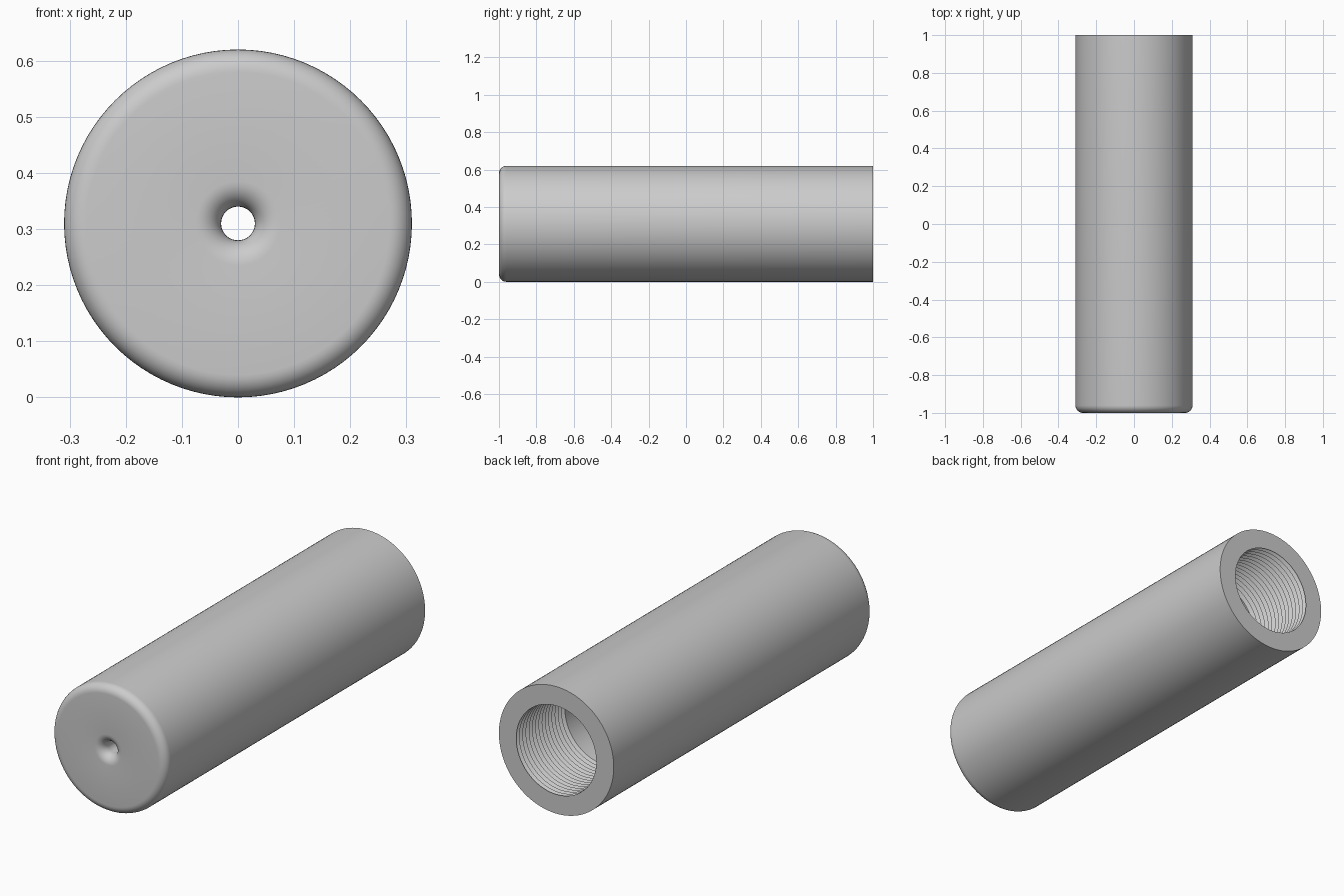
import bpy, bmesh
from math import sin, cos, pi, tau
from mathutils import Vector, Matrix

cube = bpy.data.objects.get("Cube")
if cube:
    bpy.data.objects.remove(cube)

RADIUS, BORE, ROOT, HOLE = 0.31, 0.216, 0.232, 0.03
FRONT, BACK, WALL = -1.0, 1.0, 0.1
PITCH, TURNS = 0.025, 15
SEGMENTS = 96


def arc(r, y, size, start, end, steps=8):
    """Rounded corner as (radius, y) points around a centre."""
    angles = [start + (end - start) * i / steps for i in range(steps + 1)]
    return [(r + size * cos(a), y + size * sin(a)) for a in angles]


# Outer wall, rounded front rim, and rounded mouth of the small hole
profile = [(RADIUS, BACK)]
profile += arc(RADIUS - 0.04, FRONT + 0.04, 0.04, 0, -pi / 2)
profile += arc(HOLE + 0.045, FRONT + 0.045, 0.045, -pi / 2, -pi)

# Small hole through the front wall, then the smooth bore
profile += [(HOLE, FRONT + WALL), (BORE, FRONT + WALL)]

# Threaded section at the open back end
thread_start = BACK - PITCH * TURNS
for i in range(TURNS):
    y = thread_start + i * PITCH
    profile += [(BORE, y), (ROOT, y + PITCH / 2)]
profile.append((BORE, BACK))

# Turn the closed profile around the long axis
bm = bmesh.new()
verts = [bm.verts.new((r, y, 0)) for r, y in profile]
edges = [bm.edges.new((a, b)) for a, b in zip(verts, verts[1:] + verts[:1])]
bmesh.ops.spin(bm, geom=verts + edges, cent=(0, 0, 0), axis=(0, 1, 0),
               angle=tau, steps=SEGMENTS, use_merge=True)
bmesh.ops.remove_doubles(bm, verts=bm.verts, dist=1e-5)
bmesh.ops.recalc_face_normals(bm, faces=bm.faces)
bmesh.ops.transform(bm, matrix=Matrix.Translation(Vector((0, 0, RADIUS))), verts=bm.verts)
mesh = bpy.data.meshes.new("threaded_tube")
bm.to_mesh(mesh)
bm.free()

# Plain grey metal
grey = bpy.data.materials.new("grey")
grey.use_nodes = True
grey.diffuse_color = (0.6, 0.6, 0.6, 1)
grey.node_tree.nodes["Principled BSDF"].inputs["Base Color"].default_value = (0.6, 0.6, 0.6, 1)
mesh.materials.append(grey)

tube = bpy.data.objects.new("threaded_tube", mesh)
bpy.context.collection.objects.link(tube)
bpy.ops.object.select_all(action="DESELECT")
tube.select_set(True)
bpy.context.view_layer.objects.active = tube
bpy.ops.object.shade_smooth_by_angle(angle=pi / 6)
